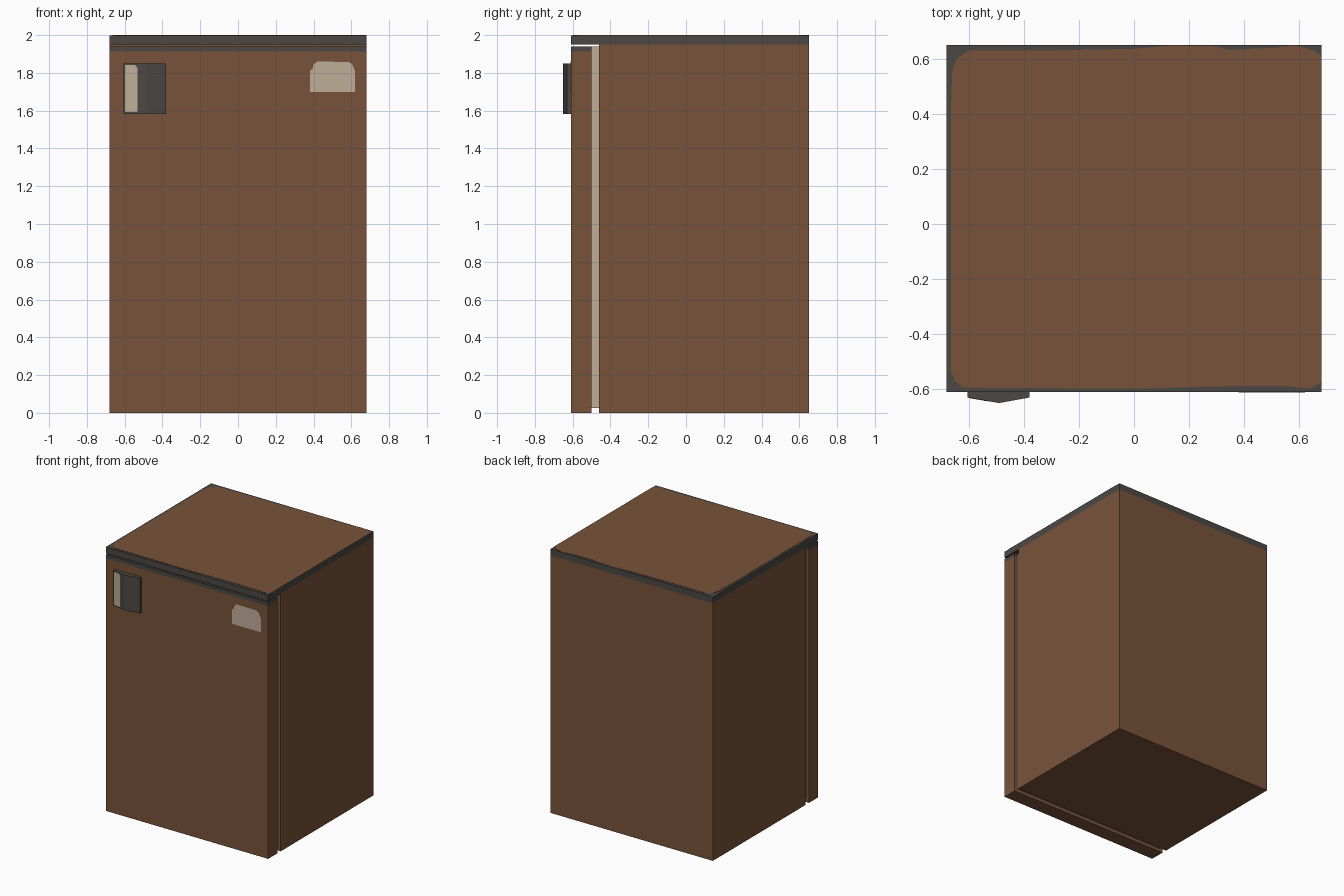
import bpy, bmesh

if "Cube" in bpy.data.objects:
    bpy.data.objects.remove(bpy.data.objects["Cube"])


def mat(name, col):
    m = bpy.data.materials.new(name)
    m.diffuse_color = (*col, 1)
    m.use_nodes = True
    m.node_tree.nodes["Principled BSDF"].inputs["Base Color"].default_value = m.diffuse_color
    return m


BROWN = mat("brown", (0.188, 0.086, 0.042))
DARK = mat("dark_grey", (0.072, 0.064, 0.058))
BEIGE = mat("beige", (0.515, 0.423, 0.314))


def finish(bm, name, mats):
    bmesh.ops.recalc_face_normals(bm, faces=bm.faces)
    me = bpy.data.meshes.new(name)
    bm.to_mesh(me)
    bm.free()
    for m in mats:
        me.materials.append(m)
    ob = bpy.data.objects.new(name, me)
    bpy.context.collection.objects.link(ob)
    return ob


def prism_bm(pts, vec):
    """Extrude a closed 3D outline along a vector."""
    bm = bmesh.new()
    f = bm.faces.new([bm.verts.new(p) for p in pts])
    r = bmesh.ops.extrude_face_region(bm, geom=[f], use_keep_orig=True)
    bmesh.ops.translate(bm, vec=vec,
                        verts=[v for v in r["geom"] if isinstance(v, bmesh.types.BMVert)])
    return bm


def box_bm(x0, x1, y0, y1, z0, z1):
    return prism_bm([(x0, y0, z0), (x1, y0, z0), (x1, y1, z0), (x0, y1, z0)], (0, 0, z1 - z0))


W = 0.68

# cabinet body
finish(box_bm(-W, W, -0.46, 0.65, 0, 1.95), "cabinet", [BROWN])

# seal between door and cabinet, set back all round
finish(box_bm(-W + 0.027, W - 0.027, -0.50, -0.46, 0.025, 1.94), "door_seal", [BEIGE])

# door with a dark band along its top
bm = box_bm(-W, W, -0.61, -0.50, 0, 1.94)
bmesh.ops.bisect_plane(bm, geom=bm.verts[:] + bm.edges[:] + bm.faces[:],
                       plane_co=(0, 0, 1.912), plane_no=(0, 0, 1))
for f in bm.faces:
    f.material_index = int(f.calc_center_median().z > 1.912)
finish(bm, "door", [BROWN, DARK])

# top slab with dark edges
finish(box_bm(-W, W, -0.61, 0.65, 1.95, 1.998), "top_slab", [DARK])

# brown top panel with worn, rounded corners
outline = [(-0.665, -0.53), (-0.65, -0.57), (-0.62, -0.594), (0.0, -0.598), (0.36, -0.588),
           (0.56, -0.588), (0.64, -0.598), (0.68, -0.575), (0.68, 0.61), (0.65, 0.63),
           (0.58, 0.65), (0.52, 0.64), (0.34, 0.632), (0.30, 0.645), (0.13, 0.648),
           (0.0, 0.636), (-0.32, 0.63), (-0.60, 0.63), (-0.645, 0.60), (-0.66, 0.55),
           (-0.665, 0.40)]
finish(prism_bm([(x, y, 1.996) for x, y in outline], (0, 0, 0.004)), "top_panel", [BROWN])

# handle with a shallow ridge down the middle
handle = [(-0.605, -0.61), (-0.605, -0.63), (-0.49, -0.65), (-0.38, -0.63), (-0.38, -0.61)]
finish(prism_bm([(x, y, 1.583) for x, y in handle], (0, 0, 0.267)), "handle", [DARK])


# beige inlay following the left slope of the handle
def slope(x):
    return -0.63 - (x + 0.605) * 0.02 / 0.115 - 0.001


inlay = [(-0.598, 1.592), (-0.532, 1.592), (-0.532, 1.825), (-0.545, 1.842), (-0.598, 1.842)]
finish(prism_bm([(x, slope(x), z) for x, z in inlay], (0, 0.003, 0)), "handle_inlay", [BEIGE])

# beige badge plate, blank
badge = [(0.38, 1.70), (0.62, 1.70), (0.62, 1.81), (0.605, 1.845), (0.585, 1.858),
         (0.42, 1.86), (0.40, 1.845), (0.395, 1.82), (0.38, 1.81)]
finish(prism_bm([(x, -0.612, z) for x, z in badge], (0, 0.004, 0)), "badge_plate", [BEIGE])
